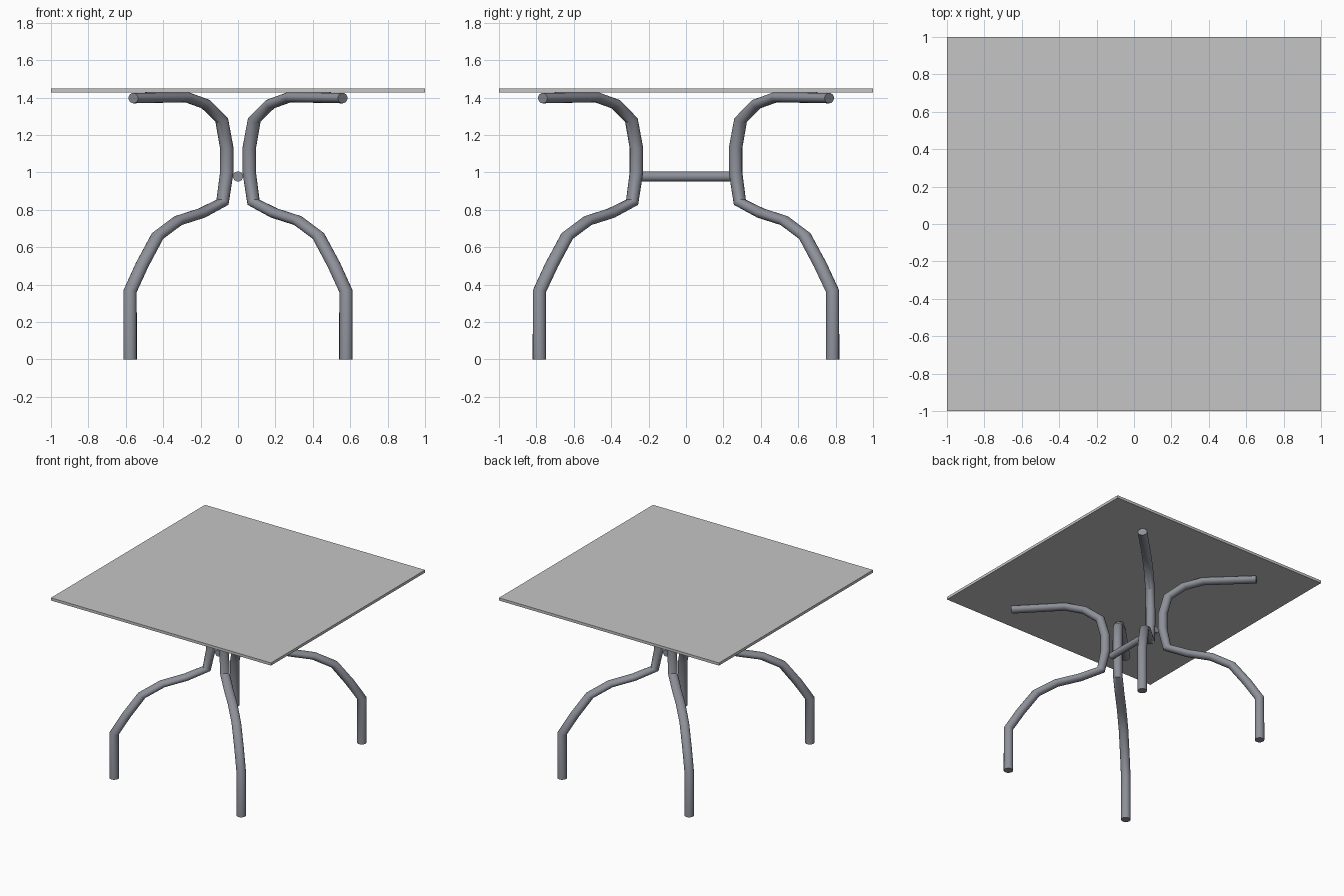
import bpy, bmesh, math
from mathutils import Vector

if "Cube" in bpy.data.objects:
    bpy.data.objects.remove(bpy.data.objects["Cube"])


def material(name, rgb):
    m = bpy.data.materials.new(name)
    m.diffuse_color = (*rgb, 1)
    m.use_nodes = True
    m.node_tree.nodes["Principled BSDF"].inputs["Base Color"].default_value = m.diffuse_color
    return m


top_grey = material("light grey top", (0.56, 0.56, 0.56))
steel = material("blue grey steel", (0.27, 0.28, 0.32))

SIDES = 16
SQUASH = 0.77   # tubes are a little flatter in z than in plan


def finish(name, bm, mat, smooth=True):
    bmesh.ops.recalc_face_normals(bm, faces=bm.faces)
    me = bpy.data.meshes.new(name)
    bm.to_mesh(me)
    bm.free()
    me.materials.append(mat)
    ob = bpy.data.objects.new(name, me)
    bpy.context.collection.objects.link(ob)
    if smooth:
        bpy.ops.object.select_all(action='DESELECT')
        ob.select_set(True)
        bpy.context.view_layer.objects.active = ob
        bpy.ops.object.shade_smooth_by_angle(angle=math.radians(40))
    return ob


def tube(name, points, radius, mat, squash=1.0):
    """Sweep a round section along the points; the section is squashed in z."""
    pts = [Vector((x, y, z / squash)) for x, y, z in points]
    side = (pts[-1] - pts[0]).cross(Vector((0, 0, 1))).normalized()
    bm = bmesh.new()
    rings = []
    for i, p in enumerate(pts):
        d = Vector((0, 0, 0))
        if i > 0:
            d += (p - pts[i - 1]).normalized()
        if i < len(pts) - 1:
            d += (pts[i + 1] - p).normalized()
        if i == 0 and abs(d.z) > 0.9:
            d = Vector((0, 0, 1))
        up = side.cross(d).normalized()
        ring = []
        for k in range(SIDES):
            a = 2 * math.pi * k / SIDES
            v = p + radius * (math.cos(a) * side + math.sin(a) * up)
            ring.append(bm.verts.new((v.x, v.y, v.z * squash)))
        rings.append(ring)
    for r0, r1 in zip(rings, rings[1:]):
        for k in range(SIDES):
            j = (k + 1) % SIDES
            bm.faces.new((r0[k], r0[j], r1[j], r1[k]))
    bm.faces.new(rings[0])
    bm.faces.new(rings[-1])
    return finish(name, bm, mat)


# Table top: thin square plate
bm = bmesh.new()
bmesh.ops.create_cube(bm, size=1)
bmesh.ops.scale(bm, vec=(2, 2, 0.022), verts=bm.verts)
bmesh.ops.translate(bm, vec=(0, 0, 1.437), verts=bm.verts)
finish("table_top", bm, top_grey, smooth=False)

# Bent legs: profile (x, z) lying in the diagonal plane y = x + 0.2
profile = [(0.577, 0), (0.577, 0.365), (0.513, 0.505), (0.43, 0.66), (0.32, 0.742),
           (0.195, 0.782), (0.083, 0.84), (0.06, 1.0), (0.06, 1.13), (0.087, 1.28),
           (0.172, 1.365), (0.275, 1.402), (0.56, 1.397)]
for sx, side_name in ((-1, "left"), (1, "right")):
    for sy, end_name in ((-1, "front"), (1, "back")):
        path = [(sx * x, sy * (x + 0.205 + 0.02 * max(0, x - 0.5)), z) for x, z in profile]
        tube(f"{end_name}_{side_name}_leg", path, 0.036, steel, SQUASH)

# Rod joining the front and back leg pairs
tube("cross_rod", [(0, -0.26, 0.978), (0, 0.26, 0.978)], 0.027, steel)
